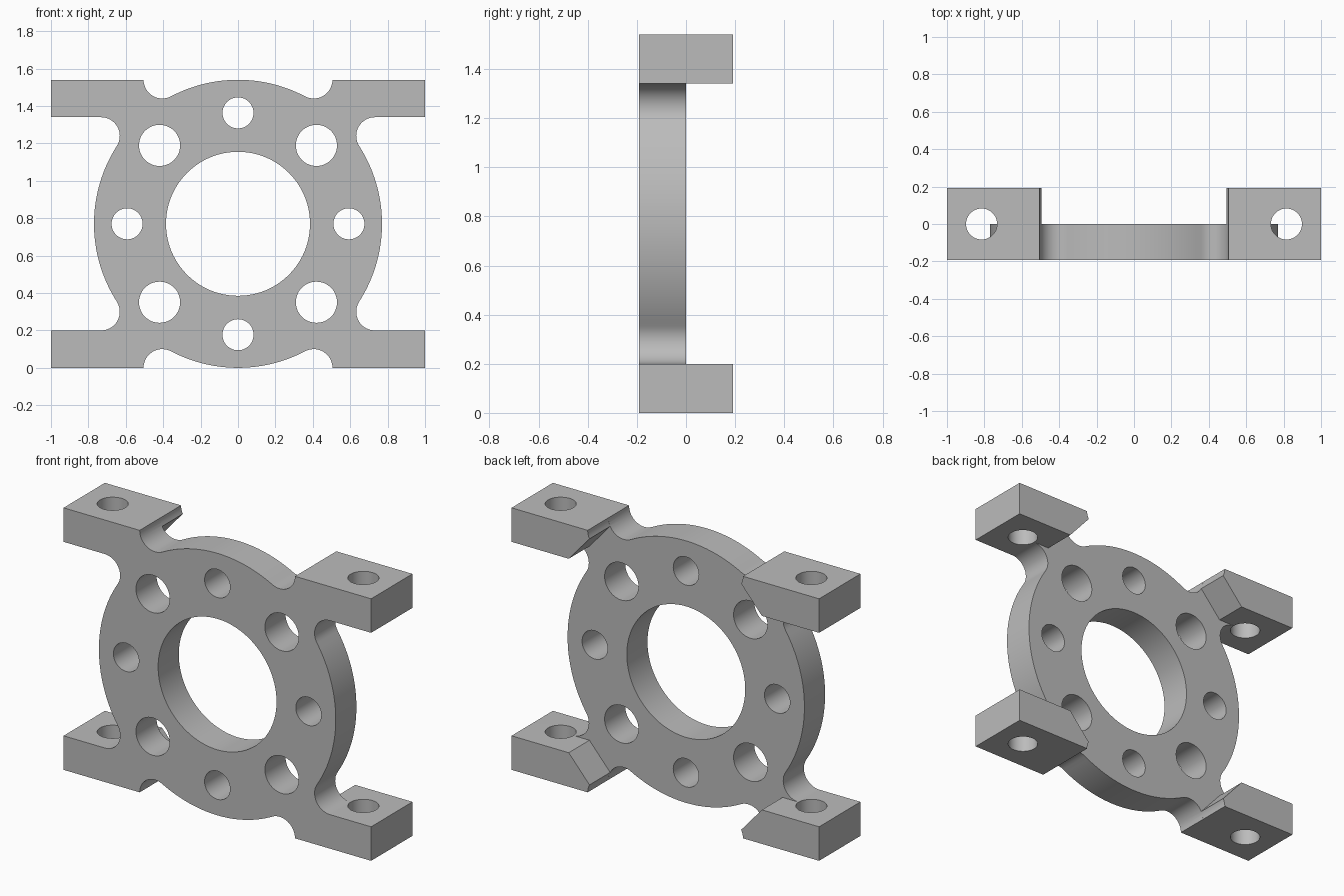
import bpy, bmesh
from math import cos, sin, radians, atan2, degrees
from mathutils import Matrix, Vector

cube = bpy.data.objects.get("Cube")
if cube:
    bpy.data.objects.remove(cube)

R, H, T, ARM = 0.77, 0.77, 0.192, 0.20   # ring radius, half height, thickness, arm height
FILLET = 0.1
BOLT = 0.593                            # radius of the circle of bolt holes
NOTCH_X = ((R + FILLET) ** 2 - H ** 2) ** 0.5     # outer notch centre, tangent to ring
SIDE_Z = H - ARM - FILLET                         # side notch centre height
SIDE_X = ((R + FILLET) ** 2 - SIDE_Z ** 2) ** 0.5

grey = bpy.data.materials.new("plain grey")
grey.use_nodes = True
grey.diffuse_color = (0.5, 0.5, 0.5, 1)
grey.node_tree.nodes["Principled BSDF"].inputs["Base Color"].default_value = (0.5, 0.5, 0.5, 1)


def arc(cx, cz, r, start, end, n):
    angles = [radians(start + (end - start) * i / n) for i in range(n + 1)]
    return [(cx + r * cos(a), cz + r * sin(a)) for a in angles]


def finish(bm, name):
    bmesh.ops.recalc_face_normals(bm, faces=bm.faces)
    mesh = bpy.data.meshes.new(name)
    bm.to_mesh(mesh)
    bm.free()
    mesh.materials.append(grey)
    obj = bpy.data.objects.new(name, mesh)
    bpy.context.collection.objects.link(obj)
    return obj


def prism(name, outline, y0, y1):
    """Extrude an x-z outline, centred on the ring, along y."""
    bm = bmesh.new()
    face = bm.faces.new([bm.verts.new((x, y0, z + H)) for x, z in outline])
    new = bmesh.ops.extrude_face_region(bm, geom=[face])["geom"]
    moved = [v for v in new if isinstance(v, bmesh.types.BMVert)]
    bmesh.ops.translate(bm, verts=moved, vec=(0, y1 - y0, 0))
    return finish(bm, name)


def drill(bm, centre, radius, depth, along_y, sides):
    turn = Matrix.Rotation(radians(90), 4, "X") if along_y else Matrix()
    bmesh.ops.create_cone(bm, cap_ends=True, segments=sides, radius1=radius, radius2=radius,
                          depth=depth, matrix=Matrix.Translation(Vector(centre)) @ turn)


def combine(target, tool, operation):
    mod = target.modifiers.new(operation.lower(), "BOOLEAN")
    mod.operation, mod.solver, mod.object = operation, "EXACT", tool
    tool.hide_render = True
    bpy.context.view_layer.objects.active = target
    bpy.ops.object.modifier_apply(modifier=mod.name)
    bpy.data.objects.remove(tool)


# Quarter outline (right, lower), running from the bottom of the ring to its side
low = degrees(atan2(-H, NOTCH_X))
side = degrees(atan2(-SIDE_Z, SIDE_X))
quarter = arc(0, 0, R, -90, low, 14)
quarter += arc(NOTCH_X, -H, FILLET, low + 180, 0, 14)[1:]
quarter += [(1, -H), (1, ARM - H)]
quarter += arc(SIDE_X, -SIDE_Z, FILLET, 270, side + 180, 14)
quarter += arc(0, 0, R, side, 0, 16)[1:]

# Mirror the quarter to the whole plate
half = quarter + [(x, -z) for x, z in reversed(quarter[:-1])]
whole = half + [(-x, z) for x, z in reversed(half[1:-1])]
bracket = prism("ring_bracket", whole, -T, 0)

# Central bore and eight alternating bolt holes
bm = bmesh.new()
drill(bm, (0, -T / 2, H), 0.385, 1, True, 96)
for i in range(8):
    a = radians(45 * i)
    drill(bm, (BOLT * cos(a), -T / 2, H + BOLT * sin(a)), 0.11 if i % 2 else 0.083, 1, True, 48)
combine(bracket, finish(bm, "plate_cutter"), "DIFFERENCE")

# Rear halves of the four arms, with slanted inner ends
tip = arc(NOTCH_X, -H, FILLET, 28, 0, 4)
arm = [(0.628, ARM - H)] + tip + [(1, -H), (1, ARM - H)]
for sx in (1, -1):
    for sz in (1, -1):
        block = prism("arm_back", [(x * sx, z * sz) for x, z in arm], 0, T)
        combine(bracket, block, "UNION")

# Vertical mounting holes in the arms
bm = bmesh.new()
for x in (0.815, -0.815):
    for z in (ARM / 2, 2 * H - ARM / 2):
        drill(bm, (x, 0, z), 0.083, ARM + 0.06, False, 48)
combine(bracket, finish(bm, "arm_cutter"), "DIFFERENCE")

# Smooth curved walls, crisp edges
bpy.ops.object.select_all(action="DESELECT")
bracket.select_set(True)
bpy.context.view_layer.objects.active = bracket
bpy.ops.object.shade_smooth_by_angle(angle=radians(30))
